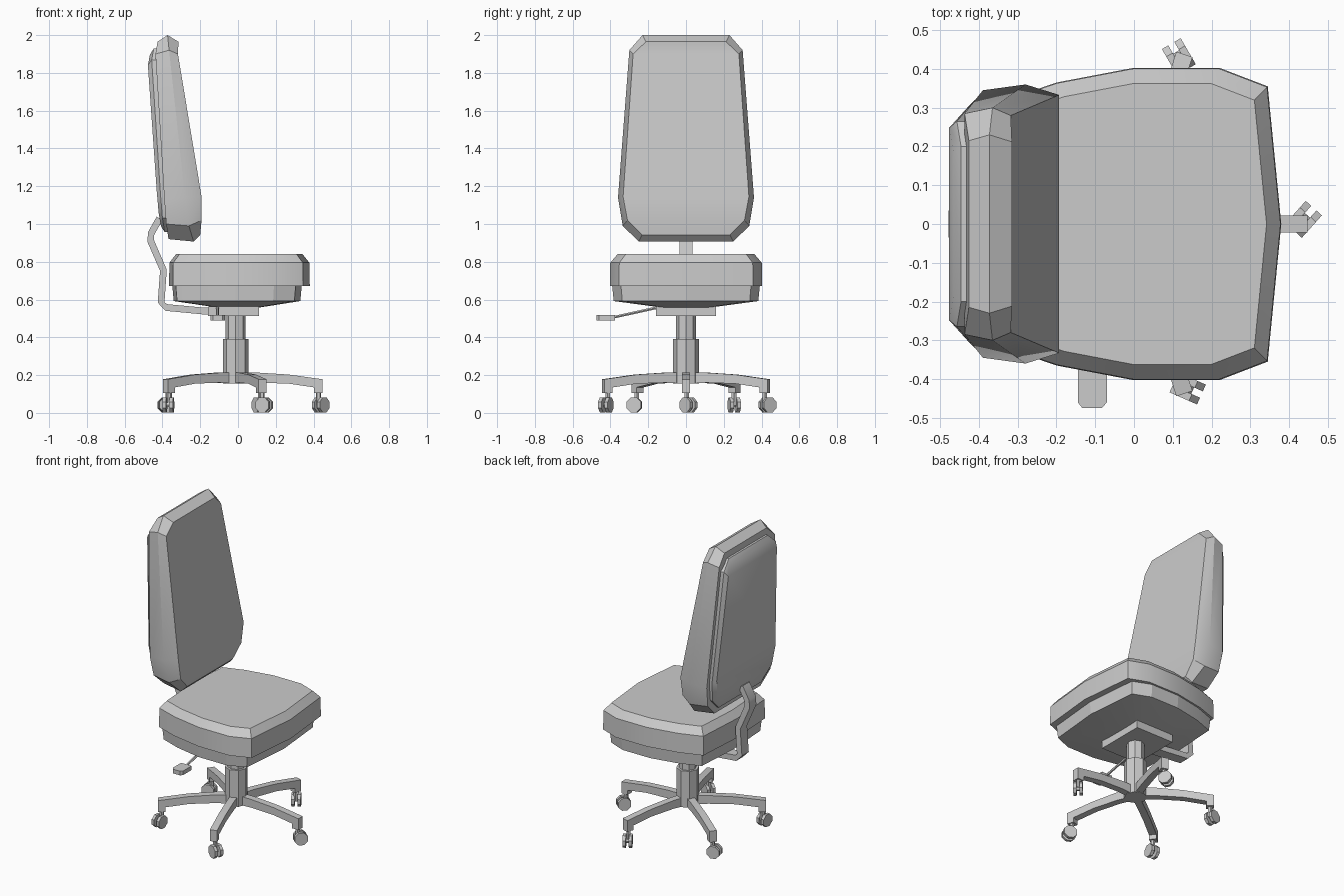
import bpy, bmesh, math
from mathutils import Matrix, Vector

if "Cube" in bpy.data.objects:
    bpy.data.objects.remove(bpy.data.objects["Cube"], do_unlink=True)

grey = bpy.data.materials.new("plain_grey")
grey.use_nodes = True
grey.diffuse_color = (0.6, 0.6, 0.6, 1)
grey.node_tree.nodes["Principled BSDF"].inputs["Base Color"].default_value = (0.6, 0.6, 0.6, 1)

HUB_X = -0.012


def finish(name, bm, angle=30):
    bmesh.ops.recalc_face_normals(bm, faces=bm.faces)
    mesh = bpy.data.meshes.new(name)
    bm.to_mesh(mesh)
    bm.free()
    obj = bpy.data.objects.new(name, mesh)
    bpy.context.collection.objects.link(obj)
    mesh.materials.append(grey)
    bpy.ops.object.select_all(action='DESELECT')
    obj.select_set(True)
    bpy.context.view_layer.objects.active = obj
    bpy.ops.object.shade_smooth_by_angle(angle=math.radians(angle))
    return obj


def loft(name, rings, strips=False, angle=30):
    """Skin closed rings of points; caps are strips across the mirror plane or single faces."""
    bm = bmesh.new()
    rows = [[bm.verts.new(p) for p in ring] for ring in rings]
    n = len(rows[0])
    for a, b in zip(rows, rows[1:]):
        for i in range(n):
            j = (i + 1) % n
            bm.faces.new((a[i], a[j], b[j], b[i]))
    for cap in (rows[0], rows[-1]):
        if strips:
            for i in range(n // 2 - 1):
                bm.faces.new((cap[i], cap[i + 1], cap[n - 2 - i], cap[n - 1 - i]))
        else:
            bm.faces.new(cap)
    return finish(name, bm, angle)


def mirror_y(half):
    return half + [(x, -y, z) for x, y, z in reversed(half) if abs(y) > 1e-6]


def prism(name, outline, half_width, matrix=Matrix()):
    """Extrude an (x, z) outline across y."""
    return loft(name, [[matrix @ Vector((x, s * half_width, z)) for x, z in outline]
                       for s in (-1, 1)])


def box(name, lo, hi):
    cx = (lo[1] + hi[1]) / 2
    outline = [(lo[0], lo[2]), (hi[0], lo[2]), (hi[0], hi[2]), (lo[0], hi[2])]
    return prism(name, outline, (hi[1] - lo[1]) / 2, Matrix.Translation((0, cx, 0)))


def tube(name, sides, radius, start, end, turn=0):
    start, end = Vector(start), Vector(end)
    rot = (end - start).to_track_quat('Z', 'Y')
    circle = [Vector((math.cos(a), math.sin(a), 0)) * radius
              for a in (turn + 2 * math.pi * i / sides for i in range(sides))]
    return loft(name, [[rot @ c + p for c in circle] for p in (start, end)])


# Seat cushion and the tray under it
seat = [(-0.365, 0), (-0.345, 0.315), (-0.2, 0.365), (0, 0.403),
        (0.22, 0.403), (0.345, 0.355), (0.38, 0)]


def seat_ring(sx, sy, z, shift=0):
    return [(x, y, z) for x, y, _ in mirror_y([(px * sx + shift, py * sy, 0) for px, py in seat])]


loft("seat_cushion", [seat_ring(1, 1, 0.672), seat_ring(0.995, 0.995, 0.795),
                      seat_ring(0.9, 0.9, 0.84)])
loft("seat_tray", [seat_ring(0.3, 0.32, 0.558), seat_ring(0.9, 0.95, 0.592, -0.012),
                   seat_ring(0.92, 0.97, 0.675, -0.012)], angle=10)

# Backrest cushion: rear edge, widest edge, front edge
rear = [(-0.426, 0.215, 1.965), (-0.437, 0.285, 1.90), (-0.39, 0.345, 1.13),
        (-0.38, 0.32, 1.0), (-0.368, 0.235, 0.92)]
middle = [(-0.373, 0.23, 2.0), (-0.365, 0.30, 1.92), (-0.28, 0.36, 1.14),
          (-0.26, 0.335, 0.99), (-0.235, 0.25, 0.907)]
front = [(-0.315, 0.212, 1.965), (-0.318, 0.28, 1.90), (-0.193, 0.333, 1.145),
         (-0.193, 0.31, 1.02), (-0.2, 0.233, 0.942)]
loft("backrest_cushion", [mirror_y(r) for r in (rear, middle, front)], True)


# Rear shell of the backrest, with a chamfered edge
def shell_ring(scale, shift):
    return mirror_y([(x + shift, y * scale, 1.445 + (z - 1.445) * scale) for x, y, z in rear])


loft("backrest_shell", [shell_ring(0.93, 0.01), shell_ring(0.93, -0.02),
                        shell_ring(0.87, -0.04)], True)

# Bent bracket carrying the backrest
path = [Vector(p) for p in ((-0.08, 0.535), (-0.19, 0.54), (-0.38, 0.558), (-0.407, 0.585),
                            (-0.395, 0.755), (-0.462, 0.91), (-0.46, 0.95), (-0.415, 1.03))]
left_side, right_side = [], []
for i, p in enumerate(path):
    d = (path[min(i + 1, len(path) - 1)] - path[max(i - 1, 0)]).normalized()
    off = Vector((-d.y, d.x)) * 0.018
    left_side.append(p + off)
    right_side.append(p - off)
bracket = []
for y in (-0.035, 0.035):
    bracket.append([(a.x, y, a.y) for a in left_side + right_side[::-1]])
loft("backrest_bracket", bracket, True)

# Mechanism under the seat and the height lever
box("mechanism_plate", (-0.16, -0.16, 0.513), (0.11, 0.16, 0.562))
tube("lever_rod", 6, 0.008, (-0.108, -0.38, 0.507), (-0.108, -0.14, 0.56))
paddle = [(-0.145, -0.375), (-0.145, -0.46), (-0.133, -0.475), (-0.083, -0.475),
          (-0.07, -0.46), (-0.07, -0.375)]
loft("lever_paddle", [[(x, y, z) for x, y in paddle] for z in (0.49, 0.517)])

# Gas column
tube("column_lower", 8, 0.068, (HUB_X, 0, 0.155), (HUB_X, 0, 0.39))
tube("column_upper", 8, 0.053, (HUB_X, 0, 0.39), (HUB_X, 0, 0.53))

# Five-armed base with twin-wheel casters
arm = [(0.03, 0.155), (0.12, 0.16), (0.28, 0.155), (0.415, 0.135), (0.415, 0.105),
       (0.46, 0.105), (0.46, 0.178), (0.28, 0.203), (0.12, 0.213), (0.03, 0.213)]
for k in range(5):
    spin = Matrix.Translation((HUB_X, 0, 0)) @ Matrix.Rotation(2 * math.pi * k / 5, 4, 'Z')
    prism(f"base_arm_{k + 1}", arm, 0.022, spin)
    hub = Vector((0.45, 0.012, 0.042))
    roll = Vector((math.cos(0.84), math.sin(0.84), 0))
    axle = Vector((roll.y, -roll.x, 0))
    for side, s in (("a", -1), ("b", 1)):
        tube(f"caster_wheel_{k + 1}{side}", 8, 0.042, spin @ (hub + axle * s * 0.009),
             spin @ (hub + axle * s * 0.028), math.pi / 8)
    tube(f"caster_axle_{k + 1}", 6, 0.014, spin @ (hub - axle * 0.02), spin @ (hub + axle * 0.02))
    tube(f"caster_stem_{k + 1}", 6, 0.014, spin @ Vector((0.438, 0.004, 0.04)),
         spin @ Vector((0.438, 0.004, 0.12)))
